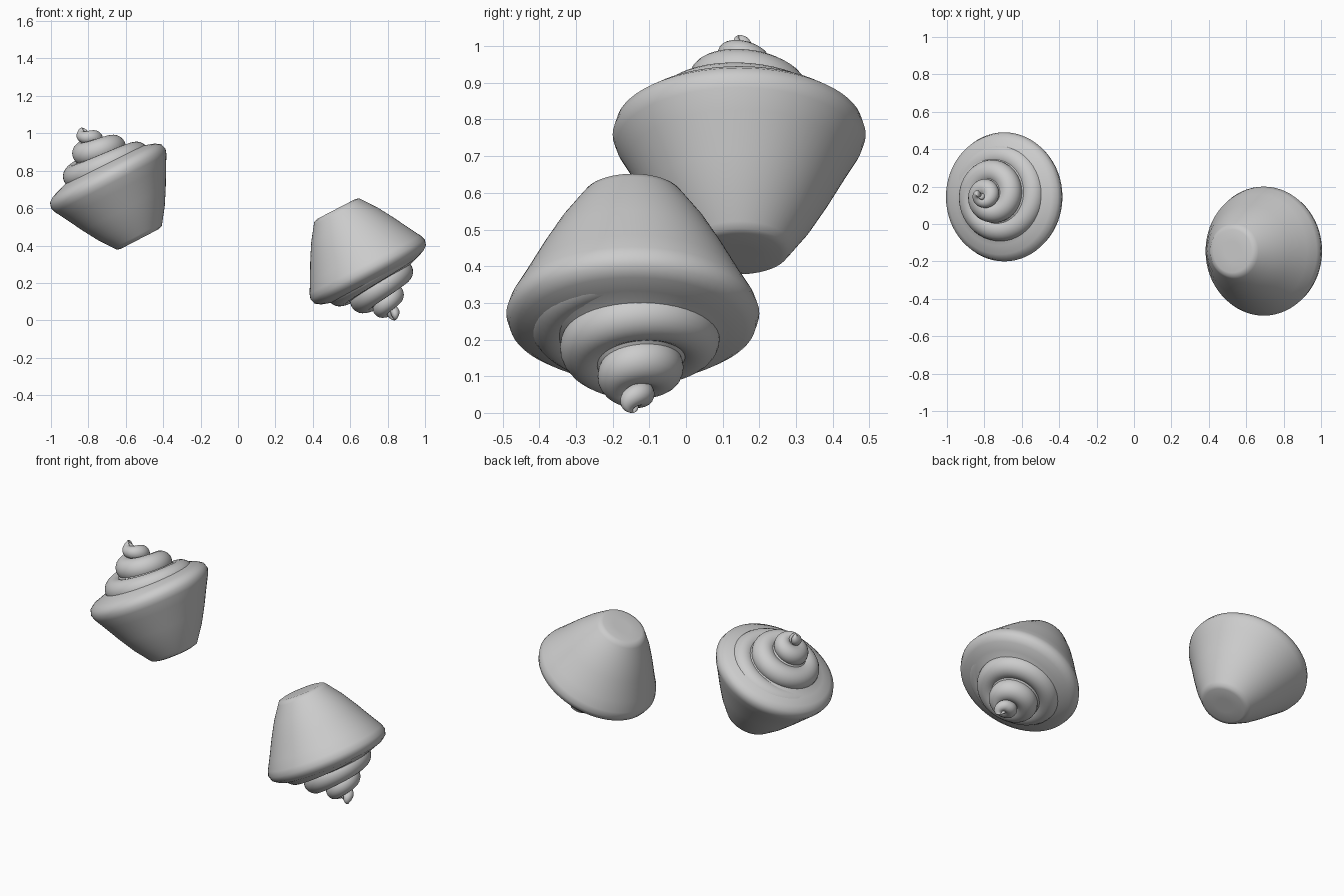
import bpy, bmesh, math
from mathutils import Matrix, Vector

if "Cube" in bpy.data.objects:
    bpy.data.objects.remove(bpy.data.objects["Cube"])

# Shell axis leans 27.5 degrees towards -x; the second shell is a point reflection of the first
place_a = Matrix.Translation((-0.525, 0.145, 0.435)) @ Matrix.Rotation(math.radians(-27.5), 4, 'Y')
flip = Matrix.Translation((0, 0, 1.03)) @ Matrix.Diagonal((-1, -1, -1, 1))
place_b = flip @ place_a


def loft(name, rings, matrix):
    """Skin closed rings of points, closing both ends."""
    bm = bmesh.new()
    loops = [[bm.verts.new(matrix @ Vector(p)) for p in ring] for ring in rings]
    n = len(loops[0])
    for a, b in zip(loops, loops[1:]):
        for i in range(n):
            j = (i + 1) % n
            bm.faces.new((a[i], a[j], b[j], b[i]))
    bm.faces.new(loops[0][::-1])
    bm.faces.new(loops[-1])
    bmesh.ops.recalc_face_normals(bm, faces=bm.faces)
    for f in bm.faces:
        f.smooth = True
    me = bpy.data.meshes.new(name)
    bm.to_mesh(me)
    bm.free()
    ob = bpy.data.objects.new(name, me)
    bpy.context.collection.objects.link(ob)


def lerp_keys(keys, t):
    for (t0, v0), (t1, v1) in zip(keys, keys[1:]):
        if t <= t1:
            return v0 + (v1 - v0) * (t - t0) / (t1 - t0)
    return keys[-1][1]


# Body whorl: (radius, height) profile, with a core running up under the spire
profile = [(0.05, 0), (0.115, 0), (0.135, 0.006), (0.147, 0.022), (0.2, 0.095),
           (0.25, 0.18), (0.305, 0.282), (0.335, 0.335), (0.345, 0.365),
           (0.336, 0.395), (0.308, 0.415), (0.26, 0.431), (0.2, 0.45),
           (0.13, 0.50), (0.06, 0.57), (0.01, 0.62)]
body = [[(r * math.cos(2 * math.pi * i / 64), r * math.sin(2 * math.pi * i / 64), h)
         for i in range(64)] for r, h in profile]

# Spire: a round tube wound up a tightening spiral (turns -> outer radius)
outer = [(-0.25, 0.305), (0, 0.285), (0.5, 0.237), (1, 0.198), (1.5, 0.137),
         (2, 0.095), (2.5, 0.058), (3, 0.04)]
spire = []
steps = 150
for k in range(steps + 1):
    t = -0.25 + 3.25 * k / steps
    R = lerp_keys(outer, t)
    tube = min(0.066, 0.4 * R + 0.015)
    centre = R - tube
    height = 0.388 + 0.0875 * (t + 0.0) + 0.004 * math.sin(t)
    if t > 2.85:                       # rounded tip
        tube *= math.sqrt(max(0.02, 1 - ((t - 2.85) / 0.15) ** 2))
    a = 2 * math.pi * t
    ring = []
    for i in range(24):
        b = 2 * math.pi * i / 24
        r = centre + tube * math.cos(b)
        ring.append((r * math.sin(a), r * math.cos(a), height + tube * math.sin(b)))
    spire.append(ring)

for side, m in (("left", place_a), ("right", place_b)):
    loft(side + "_shell_body", body, m)
    loft(side + "_shell_spire", spire, m)
